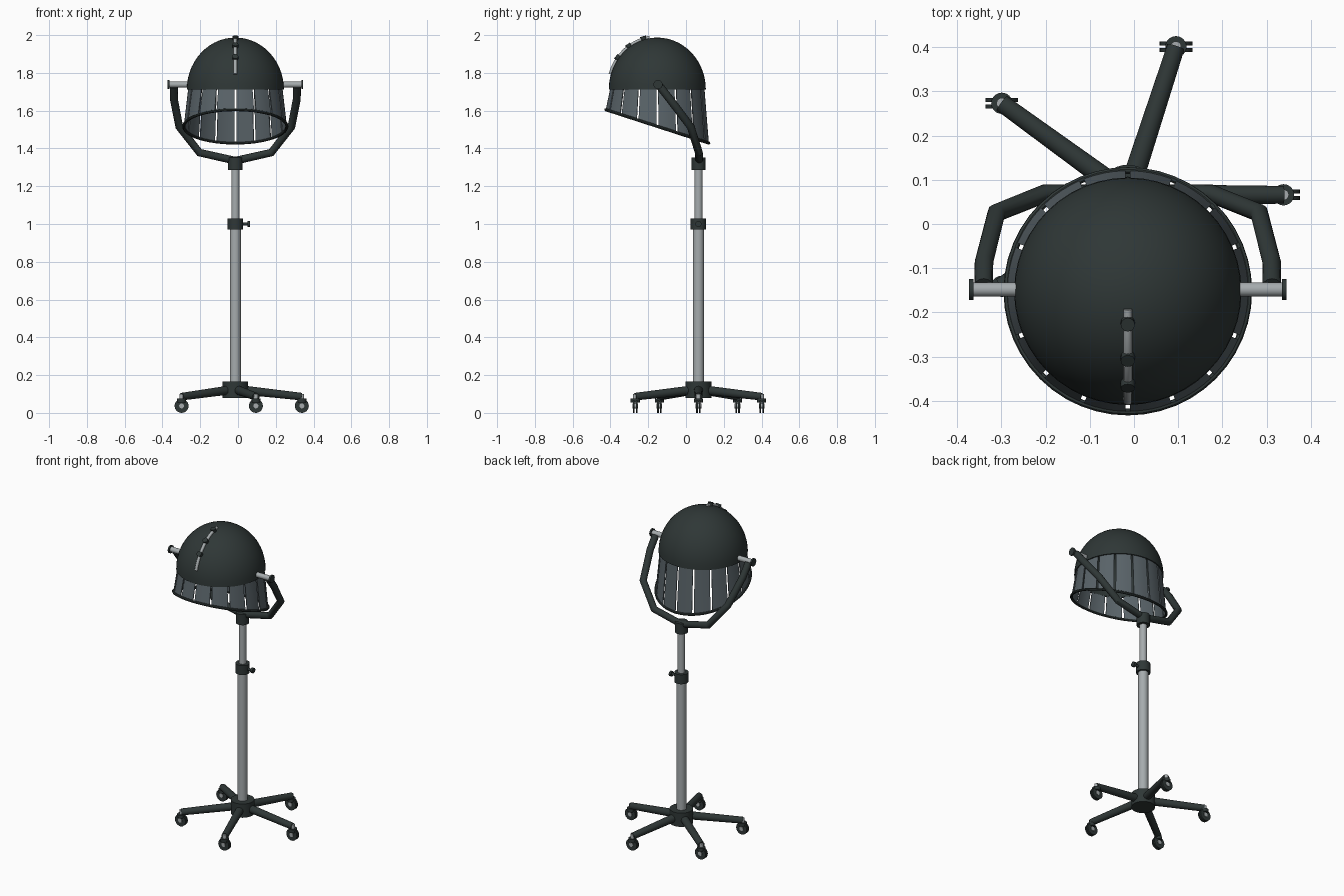
import bpy, bmesh, math
from mathutils import Vector

cube = bpy.data.objects.get("Cube")
if cube:
    bpy.data.objects.remove(cube, do_unlink=True)

CX, PY, HY = -0.014, 0.066, -0.152    # shared centre x, pole y, hood y


def material(name, color):
    m = bpy.data.materials.new(name)
    m.use_nodes = True
    m.diffuse_color = (*color, 1)
    bsdf = m.node_tree.nodes["Principled BSDF"]
    bsdf.inputs["Base Color"].default_value = (*color, 1)
    bsdf.inputs["Roughness"].default_value = 0.5
    return m


DARK = material("dark plastic", (0.028, 0.038, 0.037))
METAL = material("brushed metal", (0.38, 0.41, 0.42))
TINT = material("tinted panel", (0.10, 0.125, 0.14))


def smooth(ob, angle=35):
    bpy.ops.object.select_all(action='DESELECT')
    ob.select_set(True)
    bpy.context.view_layer.objects.active = ob
    bpy.ops.object.shade_smooth_by_angle(angle=math.radians(angle))
    return ob


def from_bmesh(name, bm, mat):
    bmesh.ops.recalc_face_normals(bm, faces=bm.faces)
    me = bpy.data.meshes.new(name)
    bm.to_mesh(me)
    bm.free()
    me.materials.append(mat)
    ob = bpy.data.objects.new(name, me)
    bpy.context.collection.objects.link(ob)
    return smooth(ob)


def rod(name, a, b, r, mat, r2=None, segs=24):
    a, b = Vector(a), Vector(b)
    bm = bmesh.new()
    bmesh.ops.create_cone(bm, cap_ends=True, segments=segs, radius1=r,
                          radius2=r if r2 is None else r2, depth=(b - a).length)
    rot = (b - a).to_track_quat('Z', 'Y').to_matrix().to_4x4()
    bm.transform(rot)
    bmesh.ops.translate(bm, verts=bm.verts, vec=(a + b) / 2)
    return from_bmesh(name, bm, mat)


def post(name, z0, z1, r, mat):
    return rod(name, (CX, PY, z0), (CX, PY, z1), r, mat, segs=32)


def tube(name, points, r, mat, cyclic=False, res=4):
    cu = bpy.data.curves.new(name, 'CURVE')
    cu.dimensions = '3D'
    cu.bevel_depth, cu.bevel_resolution, cu.use_fill_caps = r, res, True
    sp = cu.splines.new('POLY')
    sp.points.add(len(points) - 1)
    for p, co in zip(sp.points, points):
        p.co = (*co, 1)
    sp.use_cyclic_u = cyclic
    cu.materials.append(mat)
    ob = bpy.data.objects.new(name, cu)
    bpy.context.collection.objects.link(ob)
    bpy.ops.object.select_all(action='DESELECT')
    ob.select_set(True)
    bpy.context.view_layer.objects.active = ob
    bpy.ops.object.convert(target='MESH')
    return smooth(bpy.context.object)


# Telescopic pole with its clamp and knob
post("base_hub", 0.078, 0.165, 0.068, DARK)
post("lower_pole", 0.1, 1.0, 0.029, METAL)
post("height_clamp", 0.97, 1.03, 0.041, DARK)
post("upper_pole", 1.0, 1.31, 0.0215, METAL)
post("yoke_collar", 1.285, 1.352, 0.038, DARK)
rod("knob_shaft", (CX, PY, 1.0), (0.052, PY, 1.0), 0.008, DARK)
rod("knob", (0.05, PY, 1.0), (0.064, PY, 1.0), 0.016, DARK)

# Five legs, each on a caster; the wheels all roll along x
for i in range(5):
    a = math.radians(72 * i)
    d = Vector((math.cos(a), math.sin(a), 0))
    c = Vector((CX, PY, 0))
    tip = c + d * 0.352
    rod("leg", c + d * 0.03 + Vector((0, 0, 0.122)), tip + Vector((0, 0, 0.086)),
        0.024, DARK, 0.02)
    x, y = tip.x, tip.y
    rod("caster_stem", (x, y, 0.05), (x, y, 0.1), 0.012, METAL)
    rod("caster_housing", (x, y, 0.055), (x, y, 0.075), 0.024, DARK)
    for s in (-1, 1):
        rod("caster_wheel", (x, y + s * 0.003, 0.037), (x, y + s * 0.012, 0.037),
            0.037, DARK)
    rod("caster_axle", (x, y - 0.015, 0.037), (x, y + 0.015, 0.037), 0.013, METAL)

# Forked yoke: one half, mirrored across the pole
half = [(0.326, -0.14, 1.73), (0.325, -0.085, 1.66), (0.297, 0.025, 1.515),
        (0.19, 0.068, 1.378), (0, 0.07, 1.335)]
path = [(CX + x, y, z) for x, y, z in half]
path += [(CX - x, y, z) for x, y, z in half[-2::-1]]
tube("yoke", path, 0.021, DARK)

# Pivot pins with end caps
for s in (-1, 1):
    rod("pivot_pin", (CX + s * 0.23, -0.148, 1.738),
        (CX + s * 0.352, -0.148, 1.738), 0.016, METAL)
    rod("pivot_cap", (CX + s * 0.349, -0.148, 1.738),
        (CX + s * 0.359, -0.148, 1.738), 0.024, DARK)

# Dome shell, spun from an outer and inner quarter ellipse
R, H, BASE = 0.257, 0.275, 1.712
quarter = [math.pi / 2 * k / 14 for k in range(15)]
profile = [(R * math.cos(t), BASE + H * math.sin(t)) for t in quarter]
profile += [((R - 0.012) * math.cos(t), BASE + (H - 0.012) * math.sin(t))
            for t in reversed(quarter)]
bm = bmesh.new()
vs = [bm.verts.new((CX + r, HY, z)) for r, z in profile]
es = [bm.edges.new((vs[k], vs[(k + 1) % len(vs)])) for k in range(len(vs))]
bmesh.ops.spin(bm, geom=vs + es, cent=(CX, HY, 0), axis=(0, 0, 1),
               angle=math.tau, steps=48)
bmesh.ops.remove_doubles(bm, verts=bm.verts, dist=0.0005)
from_bmesh("dome", bm, DARK)


# Skirt: flared panels with narrow gaps, cut off by a sloping plane
def hem(a):
    y = HY + 0.273 * math.sin(a)
    return Vector((CX + 0.273 * math.cos(a), y, 1.605 - 0.324 * (y + 0.425)))


def skirt_point(a, t, inset):
    r = 0.25 + 0.023 * t - inset
    z = (BASE + 0.002) * (1 - t) + hem(a).z * t
    return (CX + r * math.cos(a), HY + r * math.sin(a), z)


COUNT, COLS, ROWS, GAP = 16, 4, 3, 0.02
bm = bmesh.new()
for i in range(COUNT):
    start = math.tau * i / COUNT + GAP
    width = math.tau / COUNT - 2 * GAP
    layers = [[[bm.verts.new(skirt_point(start + width * c / COLS, r / ROWS, inset))
                for c in range(COLS + 1)] for r in range(ROWS + 1)]
              for inset in (0, 0.005)]
    for g in layers:
        for r in range(ROWS):
            for c in range(COLS):
                bm.faces.new((g[r][c], g[r][c + 1], g[r + 1][c + 1], g[r + 1][c]))
    outer, inner = layers
    for r in range(ROWS):
        for c in (0, COLS):
            bm.faces.new((outer[r][c], outer[r + 1][c], inner[r + 1][c], inner[r][c]))
from_bmesh("skirt_panels", bm, TINT)
tube("skirt_rim", [hem(math.tau * k / 48) for k in range(48)], 0.008, DARK, True, 2)


# Strap over the front of the dome, held by three clips
def on_dome(deg, lift):
    t = math.radians(deg)
    return Vector((CX, HY - (R + lift) * math.cos(t), BASE + (H + lift) * math.sin(t)))


tube("strap", [on_dome(17 + 64 * k / 10, 0.003) for k in range(11)], 0.0095, METAL)
for deg in (37, 55, 74):
    rod("strap_clip", on_dome(deg, -0.01), on_dome(deg, 0.018), 0.016, DARK, segs=12)
